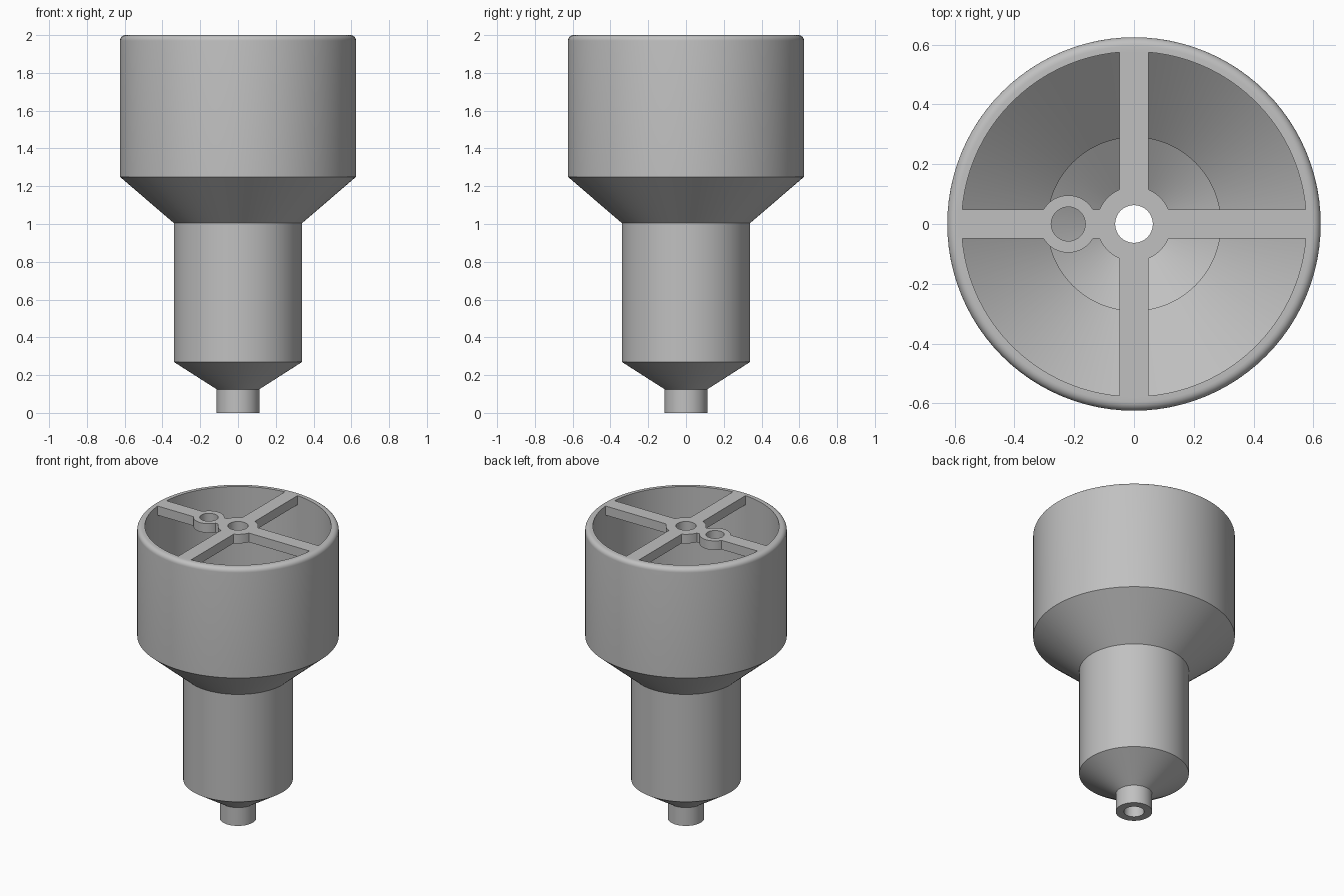
import bpy, math

SEGMENTS = 96
TOP = 2.0
RIB_DEPTH = 0.0625

if "Cube" in bpy.data.objects:
    bpy.data.objects.remove(bpy.data.objects["Cube"])

grey = bpy.data.materials.new("grey_plastic")
grey.use_nodes = True
colour = (0.53, 0.53, 0.53, 1)
grey.diffuse_color = colour
grey.node_tree.nodes["Principled BSDF"].inputs["Base Color"].default_value = colour


def lathe(name, profile):
    """Spin a closed (radius, height) loop around the z axis."""
    n = len(profile)
    verts, faces = [], []
    for s in range(SEGMENTS):
        a = 2 * math.pi * s / SEGMENTS
        verts += [(r * math.cos(a), r * math.sin(a), z) for r, z in profile]
        t = (s + 1) % SEGMENTS
        for i in range(n):
            j = (i + 1) % n
            faces.append((s * n + i, t * n + i, t * n + j, s * n + j))
    mesh = bpy.data.meshes.new(name)
    mesh.from_pydata(verts, [], faces)
    mesh.materials.append(grey)
    obj = bpy.data.objects.new(name, mesh)
    bpy.context.collection.objects.link(obj)
    return obj


def cylinder(name, x, radius, depth, z):
    bpy.ops.mesh.primitive_cylinder_add(vertices=64, radius=radius, depth=depth, location=(x, 0, z))
    obj = bpy.context.object
    obj.name = name
    obj.data.materials.append(grey)
    return obj


def rib(name, size_x, size_y):
    bpy.ops.mesh.primitive_cube_add(size=1, location=(0, 0, TOP - RIB_DEPTH / 2))
    obj = bpy.context.object
    obj.name = name
    obj.scale = (size_x, size_y, RIB_DEPTH)
    obj.data.materials.append(grey)
    return obj


def combine(target, tool, operation):
    mod = target.modifiers.new(tool.name, "BOOLEAN")
    mod.object, mod.operation, mod.solver = tool, operation, "EXACT"
    bpy.context.view_layer.objects.active = target
    bpy.ops.object.modifier_apply(modifier=mod.name)
    bpy.data.objects.remove(tool)


# Hollow stepped shell with a rounded outer rim
FILLET, OUTER = 0.03, 0.625
rim = [(OUTER - FILLET + FILLET * math.cos(a), TOP - FILLET + FILLET * math.sin(a))
       for a in (math.pi / 2 * k / 6 for k in range(7))]
outside = [(0.063, 0), (0.113, 0), (0.113, 0.125), (0.34, 0.27), (0.34, 1.005), (OUTER, 1.25)]
inside = [(0.577, TOP), (0.577, 1.272), (0.29, 1.027), (0.29, 0.297), (0.063, 0.152)]
body = lathe("stepped_funnel_body", outside + rim + inside)

# Cross ribs with the centre hub and the offset boss
BOSS_X = -0.22
boss_z = TOP - RIB_DEPTH / 2
spider = rib("rib_side_to_side", 1.18, 0.096)
combine(spider, rib("rib_front_to_back", 0.096, 1.18), "UNION")
combine(spider, cylinder("centre_hub", 0, 0.125, RIB_DEPTH, boss_z), "UNION")
combine(spider, cylinder("offset_boss", BOSS_X, 0.096, RIB_DEPTH, boss_z), "UNION")

# Holes through the hub and the boss
for x, radius in ((0, 0.063), (BOSS_X, 0.057)):
    combine(spider, cylinder("hole_cutter", x, radius, 0.3, boss_z), "DIFFERENCE")
combine(body, spider, "UNION")

bpy.ops.object.select_all(action="DESELECT")
body.select_set(True)
bpy.context.view_layer.objects.active = body
bpy.ops.object.shade_smooth_by_angle(angle=math.radians(25))
